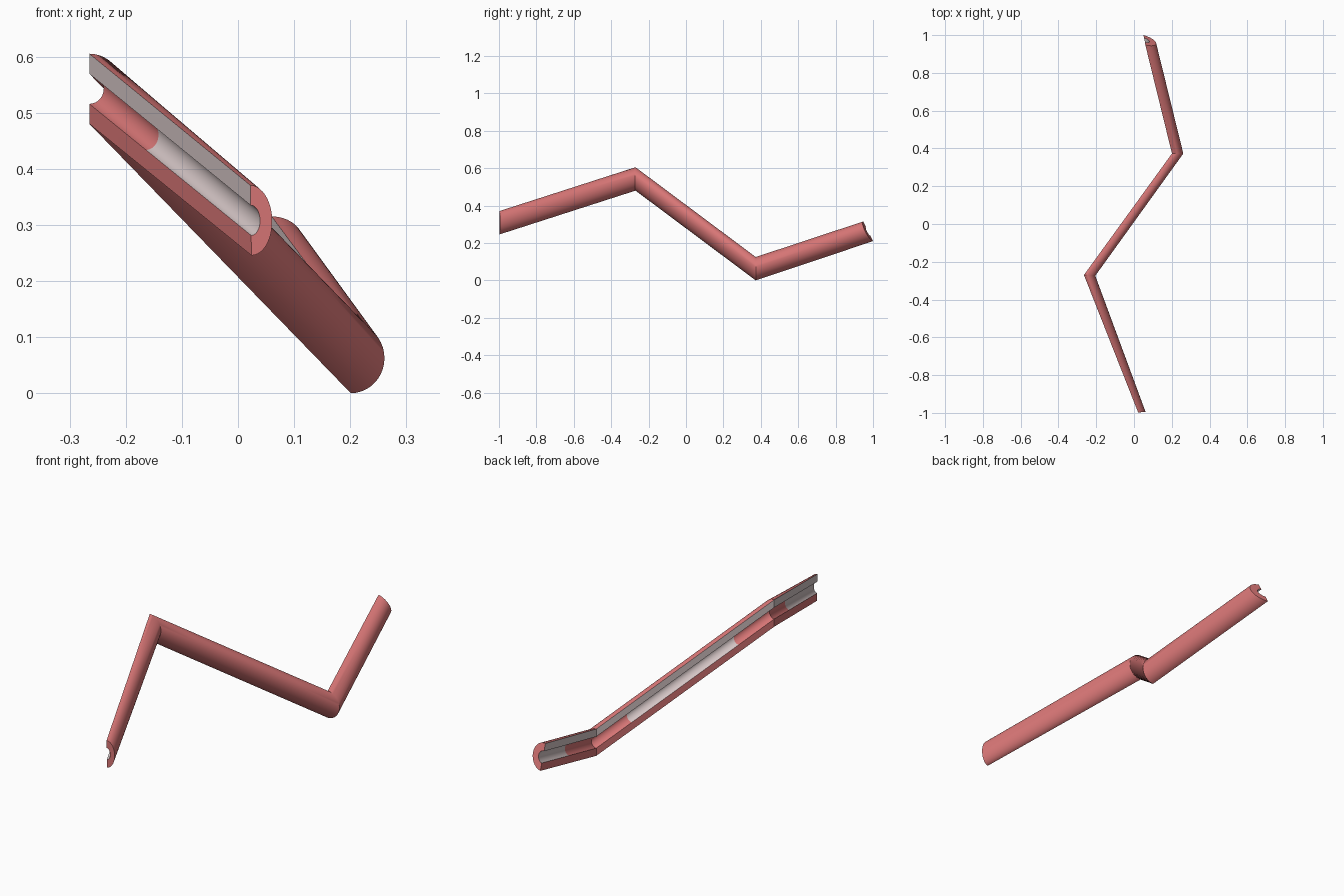
import bpy, bmesh, math
from mathutils import Vector

cube = bpy.data.objects.get("Cube")
if cube:
    bpy.data.objects.remove(cube)


def material(name, rgb):
    m = bpy.data.materials.new(name)
    m.use_nodes = True
    colour = (*rgb, 1.0)
    m.diffuse_color = colour
    m.node_tree.nodes["Principled BSDF"].inputs["Base Color"].default_value = colour
    return m


red = material("soft_red", (0.68, 0.18, 0.18))
grey = material("warm_grey", (0.66, 0.56, 0.56))

# Sections along the zigzag: centre, half height vector, bulge vector
sections = [
    [Vector(v) for v in s] for s in (
        ((0.023, -0.998, 0.308), (-0.001, 0, 0.0625), (0.038, 0.004, 0)),
        ((-0.265, -0.27, 0.5425), (0, 0, 0.0625), (0.06, -0.004, 0)),
        ((0.201, 0.373, 0.0625), (0, 0, 0.0625), (0.06, 0, 0)),
        ((0.055, 0.974, 0.2625), (0.005, -0.026, 0.0525), (0.062, -0.016, 0)),
    )
]
STEPS = 20      # sides of each half-round wall
BORE = 0.43     # bore radius as a share of the outer radius


def ring(bm, centre, up, side):
    """Half-pipe profile: outer arc top to bottom, bore arc back up."""
    arc = [math.pi * i / STEPS for i in range(STEPS + 1)]
    points = [(1, a) for a in arc] + [(BORE, a) for a in reversed(arc)]
    return [bm.verts.new(centre + r * (up * math.cos(a) + side * math.sin(a)))
            for r, a in points]


# Stations: segment index, position in it, whether the bore before it is grey
stations = [(0, 0, False), (0, 0.65, True), (0, 1, False),
            (1, 0.2, False), (1, 0.8, True), (1, 1, False),
            (2, 0.5, False), (2, 1, True)]

bm = bmesh.new()
count = 2 * (STEPS + 1)
previous = first = None
for seg, t, grey_bore in stations:
    a, b = sections[seg], sections[seg + 1]
    current = ring(bm, *[p.lerp(q, t) for p, q in zip(a, b)])
    if previous:
        for i in range(count):
            j = (i + 1) % count
            face = bm.faces.new((previous[i], previous[j], current[j], current[i]))
            is_bore = STEPS < i < count - 1
            is_top_rim = i == count - 1
            face.material_index = int(is_top_rim or (is_bore and grey_bore))
    else:
        first = current
    previous = current

# End caps as strips between outer wall and bore
for loop in (first, previous):
    for i in range(STEPS):
        bm.faces.new((loop[i], loop[i + 1], loop[count - 2 - i], loop[count - 1 - i]))
bmesh.ops.recalc_face_normals(bm, faces=bm.faces[:])

mesh = bpy.data.meshes.new("zigzag_channel")
bm.to_mesh(mesh)
bm.free()
mesh.materials.append(red)
mesh.materials.append(grey)
channel = bpy.data.objects.new("zigzag_channel", mesh)
bpy.context.collection.objects.link(channel)

bpy.ops.object.select_all(action='DESELECT')
channel.select_set(True)
bpy.context.view_layer.objects.active = channel
bpy.ops.object.shade_smooth_by_angle(angle=math.radians(30))
